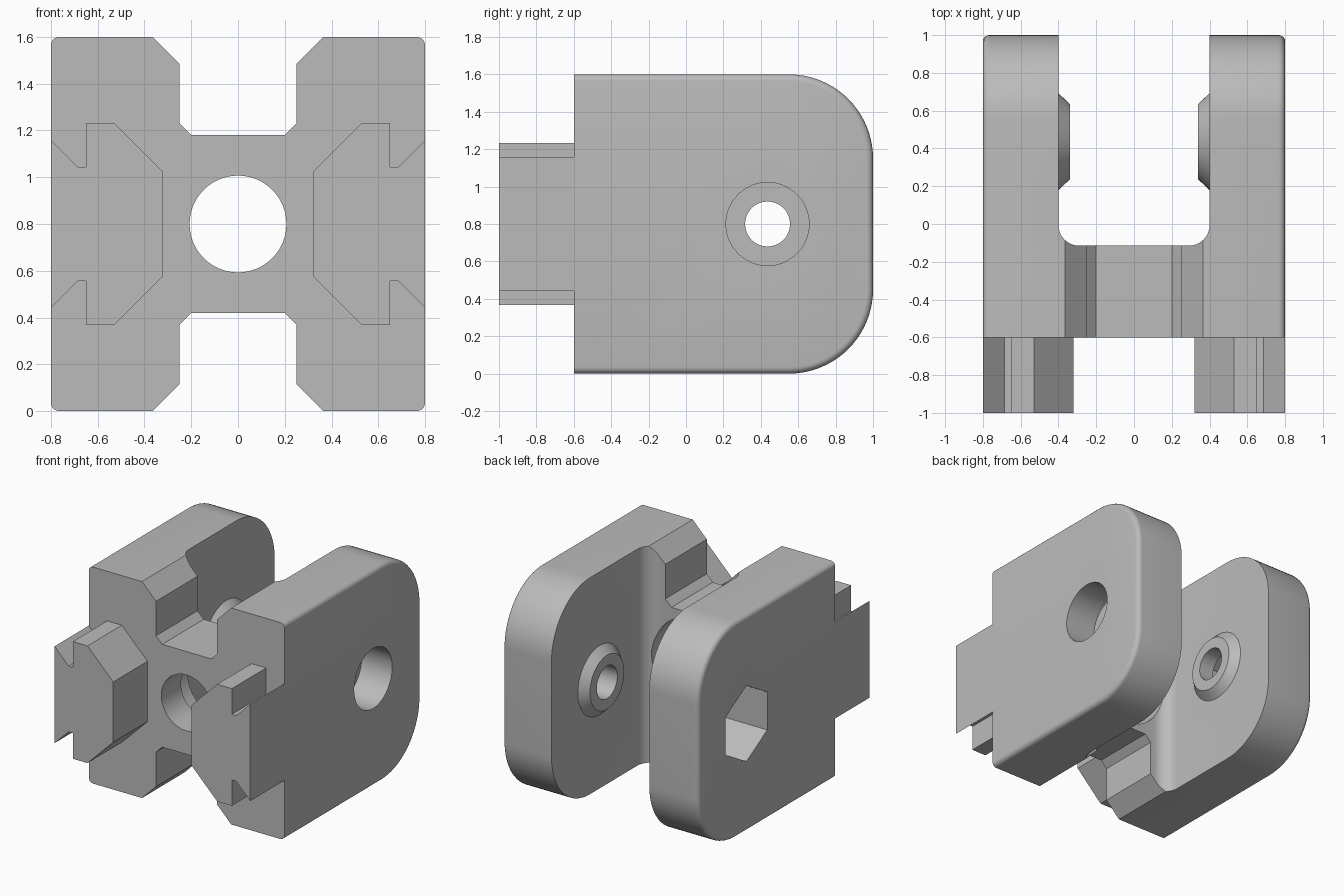
import bpy, bmesh, math
from mathutils import Vector, Matrix

cube = bpy.data.objects.get("Cube")
if cube:
    bpy.data.objects.remove(cube, do_unlink=True)

grey = bpy.data.materials.new("plain_grey")
grey.use_nodes = True
colour = (0.5, 0.5, 0.5, 1)
grey.diffuse_color = colour
grey.node_tree.nodes["Principled BSDF"].inputs["Base Color"].default_value = colour

MID = 0.8          # height of the main axes
PIN_Y = 0.436      # cross pin position
FRONT = -0.6       # front of the main block


def finish(name, bm):
    bmesh.ops.recalc_face_normals(bm, faces=bm.faces)
    mesh = bpy.data.meshes.new(name)
    bm.to_mesh(mesh)
    bm.free()
    obj = bpy.data.objects.new(name, mesh)
    bpy.context.collection.objects.link(obj)
    mesh.materials.append(grey)
    return obj


def prism(points, axis, start, end):
    """Extrude a 2D profile along x (y,z), y (x,z) or z (x,y)."""
    bm = bmesh.new()
    place = {"x": lambda a, b: (start, a, b),
             "y": lambda a, b: (a, start, b),
             "z": lambda a, b: (a, b, start)}[axis]
    face = bm.faces.new([bm.verts.new(place(a, b)) for a, b in points])
    out = bmesh.ops.extrude_face_region(bm, geom=[face])
    step = Vector([(end - start) * (axis == k) for k in "xyz"])
    bmesh.ops.translate(bm, vec=step,
                        verts=[v for v in out["geom"] if isinstance(v, bmesh.types.BMVert)])
    return bm


def arc(cx, cy, r, a0, a1, n):
    angles = [math.radians(a0 + (a1 - a0) * i / n) for i in range(n + 1)]
    return [(cx + r * math.cos(a), cy + r * math.sin(a)) for a in angles]


def ring(cx, cy, r, n=64):
    return arc(cx, cy, r, 90, 450, n)[:-1]


def boolean(target, tool, operation="DIFFERENCE"):
    mod = target.modifiers.new(operation.lower(), "BOOLEAN")
    mod.operation = operation
    mod.solver = "EXACT"
    mod.object = tool
    bpy.context.view_layer.objects.active = target
    bpy.ops.object.modifier_apply(modifier=mod.name)
    bpy.data.objects.remove(tool, do_unlink=True)


# Main block: rounded back corners, softened outer rims
R = 0.45
side = [(FRONT, 0)] + arc(1 - R, R, R, -90, 0, 20) \
    + arc(1 - R, 2 * MID - R, R, 0, 90, 20) + [(FRONT, 2 * MID)]
bm = prism(side, "x", -0.8, 0.8)
rims = [e for e in bm.edges
        if abs(e.verts[0].co.x - e.verts[1].co.x) < 0.01
        and not all(v.co.y < FRONT + 0.01 for v in e.verts)]
bmesh.ops.bevel(bm, geom=rims, offset=0.035, segments=5, profile=0.5, affect="EDGES")
clevis = finish("clevis_block", bm)

# Fork gap between the arms with filleted corners
F = 0.11
gap = [(0.4, 1.2), (-0.4, 1.2)] + arc(-0.4 + F, -0.115 + F, F, 180, 270, 10) \
    + arc(0.4 - F, -0.115 + F, F, 270, 360, 10)
boolean(clevis, finish("gap_cutter", prism(gap, "z", -0.2, 1.8)))

# Flared slots above and below the web
half = [(0.2, 0.38), (0.25, 0.43), (0.25, 0.685), (0.365, 0.8), (0.365, 0.9)]
for s in (1, -1):
    slot = [(x, MID + s * h) for x, h in half] \
        + [(-x, MID + s * h) for x, h in reversed(half)]
    boolean(clevis, finish("slot_cutter", prism(slot, "y", -0.8, 0.1)))

# Stepped bore through the web
boolean(clevis, finish("bore_cutter", prism(ring(0, MID, 0.207), "y", -0.8, 0)))
boolean(clevis, finish("counterbore_cutter", prism(ring(0, MID, 0.35), "y", -0.37, 0.05)))

# Tapered bosses on the inner faces of the arms
for s in (1, -1):
    bm = bmesh.new()
    turn = Matrix.Rotation(-s * math.pi / 2, 4, "Y")
    spot = Matrix.Translation((s * 0.38, PIN_Y, MID))
    bmesh.ops.create_cone(bm, cap_ends=True, segments=64, radius1=0.275, radius2=0.2,
                          depth=0.08, matrix=spot @ turn)
    boolean(clevis, finish("boss", bm), "UNION")

# Pin hole, round bolt recess on the left arm, hexagonal nut recess on the right arm
boolean(clevis, finish("pin_cutter", prism(ring(PIN_Y, MID, 0.12), "x", -1, 1)))
boolean(clevis, finish("bolt_cutter", prism(ring(PIN_Y, MID, 0.222), "x", 0.55, 1)))
boolean(clevis, finish("nut_cutter", prism(ring(PIN_Y, MID, 0.28, 6), "x", -1, -0.46)))

# Hooked tongues on the front
hook = [(0.8, 0.358), (0.685, 0.243), (0.65, 0.243), (0.65, 0.433), (0.53, 0.433), (0.32, 0.223)]
tongues = []
for s, name in ((1, "left_tongue"), (-1, "right_tongue")):
    outline = [(s * x, MID + h) for x, h in hook] \
        + [(s * x, MID - h) for x, h in reversed(hook)]
    tongues.append(finish(name, prism(outline, "y", -1, FRONT)))

# Smooth the curves, keep edges sharp
bpy.ops.object.select_all(action="DESELECT")
for obj in [clevis] + tongues:
    obj.select_set(True)
bpy.context.view_layer.objects.active = clevis
bpy.ops.object.shade_smooth_by_angle(angle=math.radians(25))
